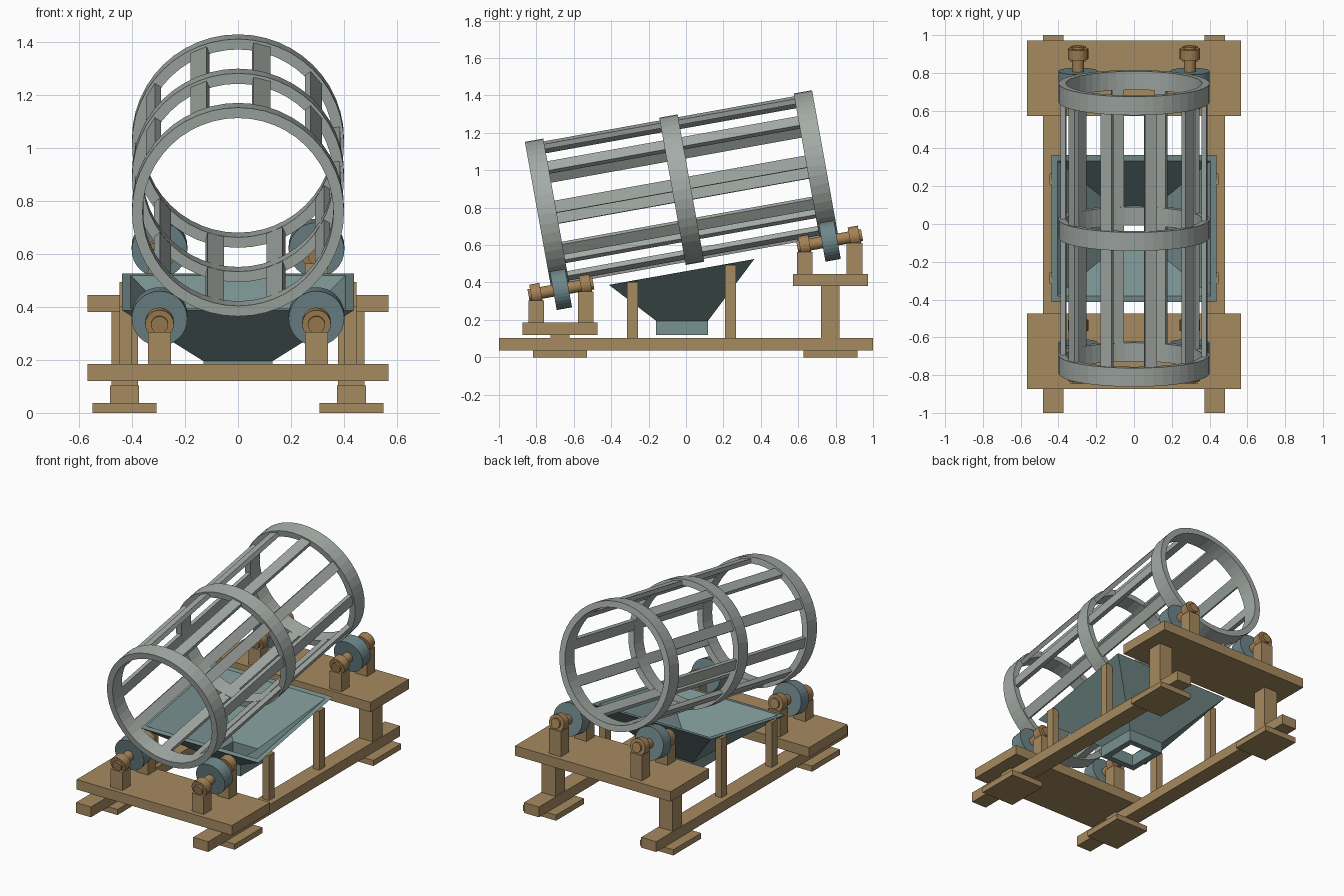
import bpy, bmesh, math
from mathutils import Matrix, Vector

cube = bpy.data.objects.get("Cube")
if cube:
    bpy.data.objects.remove(cube, do_unlink=True)


def material(name, rgb):
    m = bpy.data.materials.new(name)
    m.use_nodes = True
    m.diffuse_color = (*rgb, 1)
    for node in m.node_tree.nodes:
        if node.type == 'BSDF_PRINCIPLED':
            node.inputs["Base Color"].default_value = (*rgb, 1)
    return m


WOOD = material("tan wood", (0.38, 0.255, 0.115))
BRONZE = material("bronze", (0.37, 0.22, 0.09))
STEEL = material("grey steel", (0.37, 0.41, 0.385))
TEAL = material("teal sheet metal", (0.19, 0.285, 0.28))
ROLLER = material("blue grey roller", (0.155, 0.24, 0.255))


def finish(name, bm, mat, matrix=None):
    bmesh.ops.recalc_face_normals(bm, faces=bm.faces)
    mesh = bpy.data.meshes.new(name)
    bm.to_mesh(mesh)
    bm.free()
    mesh.materials.append(mat)
    obj = bpy.data.objects.new(name, mesh)
    if matrix:
        obj.matrix_world = matrix
    bpy.context.collection.objects.link(obj)
    return obj


def box(name, center, size, mat, matrix=None):
    bm = bmesh.new()
    bmesh.ops.create_cube(bm, size=1)
    bmesh.ops.scale(bm, vec=size, verts=bm.verts)
    bmesh.ops.translate(bm, vec=center, verts=bm.verts)
    return finish(name, bm, mat, matrix)


def cylinder(name, center, radius, length, mat, matrix, sides=32):
    """Cylinder along the local y axis."""
    bm = bmesh.new()
    bmesh.ops.create_cone(bm, cap_ends=True, segments=sides,
                          radius1=radius, radius2=radius, depth=length)
    bmesh.ops.rotate(bm, matrix=Matrix.Rotation(math.pi / 2, 3, 'X'), verts=bm.verts)
    bmesh.ops.translate(bm, vec=center, verts=bm.verts)
    return finish(name, bm, mat, matrix)


def closed_loft(name, loops, mat, matrix=None):
    """Joins loops of points in order, and the last back to the first."""
    bm = bmesh.new()
    rows = [[bm.verts.new(p) for p in loop] for loop in loops]
    n = len(rows[0])
    for a, b in zip(rows, rows[1:] + rows[:1]):
        for i in range(n):
            j = (i + 1) % n
            bm.faces.new((a[i], a[j], b[j], b[i]))
    return finish(name, bm, mat, matrix)


# Tilted frame shared by the drum, rollers and axles
TILT = math.radians(10.2)
DRUM = Matrix.Translation((0, -0.023, 0.896)) @ Matrix.Rotation(TILT, 4, 'X')
HALF = 0.78
RING_Y = HALF - 0.05


def circle(r, y, sides=48):
    return [(r * math.sin(a), y, r * math.cos(a))
            for a in (2 * math.pi * i / sides for i in range(sides))]


# Drum: three hoops and ten lengthwise bars
for label, y in (("front", -RING_Y), ("middle", 0), ("rear", RING_Y)):
    loops = [circle(0.4, y - 0.05), circle(0.4, y + 0.05),
             circle(0.36, y + 0.05), circle(0.36, y - 0.05)]
    closed_loft(label + "_drum_hoop", loops, STEEL, DRUM)

for i in range(10):
    spin = Matrix.Rotation(math.radians(13.5 + 36 * i), 4, 'Y')
    box(f"drum_bar_{i + 1}", (0, 0, 0.374), (0.065, 2 * RING_Y, 0.028),
        STEEL, DRUM @ spin)

# Base: runners, feet, risers, platforms, rollers and bearings
SIDES = (("left", 1), ("right", -1))
for side, s in SIDES:
    box(side + "_runner", (s * 0.428, 0, 0.07), (0.11, 2, 0.068), WOOD)

for end, y, z, ring_y in (("front", -0.674, 0.12, -RING_Y),
                          ("rear", 0.772, 0.38, RING_Y)):
    box(end + "_platform", (0, y, z + 0.0325), (1.134, 0.4, 0.065), WOOD)
    deck = z + 0.065
    for side, s in SIDES:
        tag = f"{end}_{side}_"
        box(tag + "foot", (s * 0.428, y, 0.018), (0.243, 0.29, 0.037), WOOD)
        box(tag + "riser", (s * 0.428, y, (0.1 + z) / 2), (0.1, 0.1, z - 0.1), WOOD)

        hub = Vector((s * 0.296, ring_y, -0.41))
        cylinder(tag + "roller", hub, 0.105, 0.083, ROLLER, DRUM)
        cylinder(tag + "axle", hub, 0.032, 0.352, BRONZE, DRUM)
        for where, d in (("outer", -0.135), ("inner", 0.135)):
            spot = hub + Vector((0, d, 0))
            cylinder(tag + where + "_bearing", spot, 0.054, 0.055, BRONZE, DRUM, 24)
            world = DRUM @ spot
            top = world.z - 0.035
            box(tag + where + "_bearing_post", (world.x, world.y, (deck + top) / 2),
                (0.086, 0.083, top - deck), WOOD)


# Hopper: square spout flaring to a sloping rim
def rect(x, y0, y1, z0, z1):
    return [(-x, y0, z0), (x, y0, z0), (x, y1, z1), (-x, y1, z1)]


closed_loft("hopper", [
    rect(0.13, -0.16, 0.118, 0.12, 0.12),
    rect(0.13, -0.16, 0.118, 0.195, 0.195),
    rect(0.437, -0.412, 0.365, 0.387, 0.525),
    rect(0.405, -0.38, 0.333, 0.393, 0.519),
    rect(0.09, -0.12, 0.078, 0.2, 0.2),
    rect(0.09, -0.12, 0.078, 0.12, 0.12)], TEAL)

# Posts carrying the hopper
for end, y, top in (("front", -0.286, 0.402), ("rear", 0.238, 0.494)):
    for side, s in SIDES:
        box(f"{end}_{side}_hopper_post", (s * 0.424, y, (0.1 + top) / 2),
            (0.046, 0.058, top - 0.1), WOOD)
